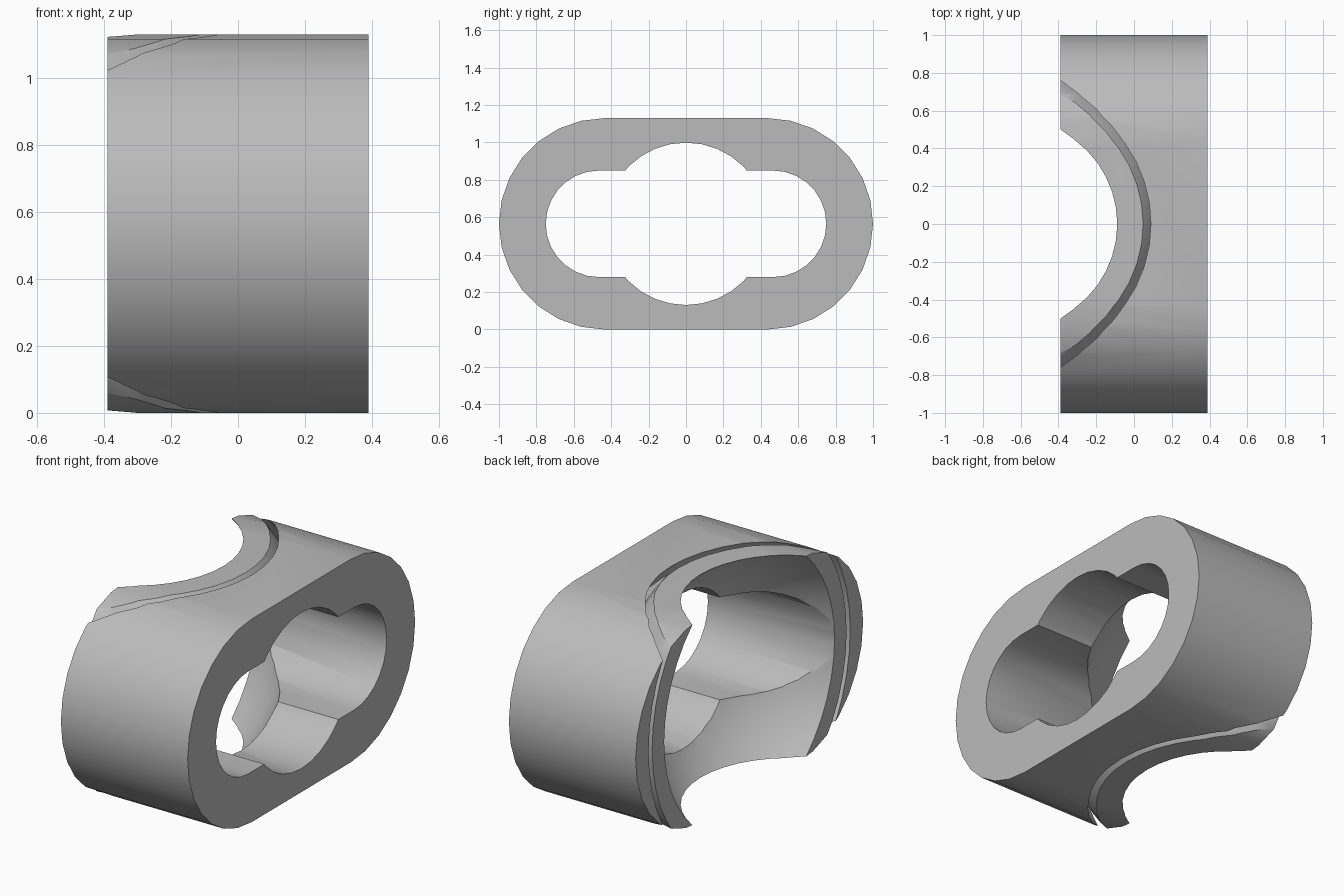
import bpy, bmesh
from math import sin, cos, pi, radians
from mathutils import Vector

if "Cube" in bpy.data.objects:
    bpy.data.objects.remove(bpy.data.objects["Cube"], do_unlink=True)

MID = 0.565          # height of the centre line
HALF = 0.39          # half depth along x
STRAIGHT = 0.435     # half length of the outer flat run

grey = bpy.data.materials.new("plain grey")
grey.use_nodes = True
tone = (0.5, 0.5, 0.5, 1)
grey.diffuse_color = tone
grey.node_tree.nodes["Principled BSDF"].inputs["Base Color"].default_value = tone


def add_object(name, bm, helper=True):
    bmesh.ops.recalc_face_normals(bm, faces=bm.faces)
    mesh = bpy.data.meshes.new(name)
    bm.to_mesh(mesh)
    bm.free()
    mesh.materials.append(grey)
    obj = bpy.data.objects.new(name, mesh)
    bpy.context.collection.objects.link(obj)
    obj.hide_render = helper
    return obj


def slab(name, centre, radius, x0, x1, steps=14, helper=True):
    """Rounded slot shape in the yz plane, extruded along x."""
    bm = bmesh.new()
    ring = []
    for side in (1, -1):
        for i in range(steps + 1):
            if side < 0 and centre == 0 and i in (0, steps):
                continue
            a = pi * i / steps - pi / 2
            ring.append(bm.verts.new((x0, side * (centre + radius * cos(a)),
                                      MID + side * radius * sin(a))))
    face = bm.faces.new(ring)
    out = bmesh.ops.extrude_face_region(bm, geom=[face])
    top = [g for g in out["geom"] if isinstance(g, bmesh.types.BMVert)]
    bmesh.ops.translate(bm, verts=top, vec=Vector((x1 - x0, 0, 0)))
    return add_object(name, bm, helper)


def ball(name, radius):
    bm = bmesh.new()
    bmesh.ops.create_uvsphere(bm, u_segments=40, v_segments=24, radius=radius)
    bmesh.ops.translate(bm, verts=bm.verts, vec=Vector((-0.64, 0, MID)))
    return add_object(name, bm)


def combine(target, tool, operation="DIFFERENCE"):
    bpy.context.view_layer.objects.active = target
    mod = target.modifiers.new(operation, "BOOLEAN")
    mod.operation = operation
    mod.solver = "EXACT"
    mod.object = tool
    bpy.ops.object.modifier_apply(modifier=mod.name)
    bpy.data.objects.remove(tool, do_unlink=True)


# Outer body
body = slab("slotted_body", STRAIGHT, MID, -HALF, HALF, helper=False)

# Narrow groove around the bowl, with an inset core as its floor
groove = ball("groove_cutter", 0.923)
combine(groove, ball("groove_inner", 0.892))
combine(body, groove)
combine(body, slab("groove_floor", STRAIGHT, MID - 0.08, -0.31, HALF - 0.03), "UNION")

# Spherical bowl on one end
combine(body, ball("bowl_cutter", 0.79))

# Through opening: long slot with a wider round middle
combine(body, slab("slot_cutter", 0.465, 0.285, -1, 1))
combine(body, slab("round_cutter", 0, 0.434, -1, 1, steps=16))

# Smooth curved walls, crisp rims
bpy.ops.object.select_all(action="DESELECT")
body.select_set(True)
bpy.context.view_layer.objects.active = body
bpy.ops.object.shade_smooth_by_angle(angle=radians(30))
